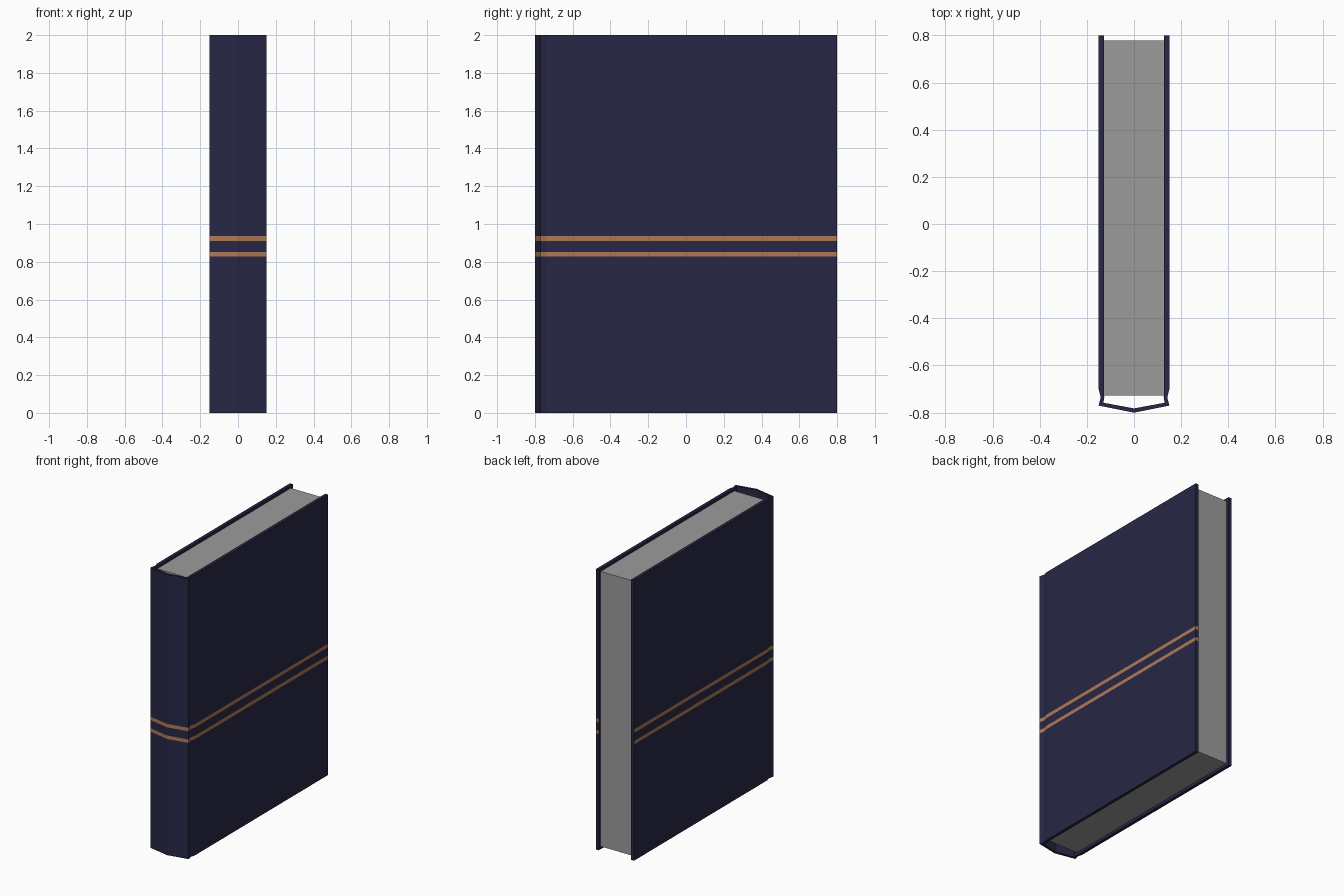
import bpy, bmesh

if "Cube" in bpy.data.objects:
    bpy.data.objects.remove(bpy.data.objects["Cube"])


def material(name, rgb):
    m = bpy.data.materials.new(name)
    m.diffuse_color = (*rgb, 1)
    m.use_nodes = True
    m.node_tree.nodes["Principled BSDF"].inputs["Base Color"].default_value = m.diffuse_color
    return m


navy = material("navy cloth", (0.02, 0.02, 0.06))
copper = material("copper band", (0.42, 0.19, 0.09))
paper = material("grey paper", (0.33, 0.33, 0.33))


def finish(bm, name, mats):
    bmesh.ops.recalc_face_normals(bm, faces=bm.faces)
    mesh = bpy.data.meshes.new(name)
    bm.to_mesh(mesh)
    bm.free()
    for m in mats:
        mesh.materials.append(m)
    ob = bpy.data.objects.new(name, mesh)
    bpy.context.collection.objects.link(ob)
    return ob


def mirrored(half):
    # half profile from fore edge to spine ridge, continued on the other side
    return [(-x, y) for x, y in half] + [p for p in reversed(half[:-1])]


# Cover: wrapped profile with hinge grooves and a ridged spine
outer = mirrored([(0.15, 0.8), (0.15, -0.70), (0.141, -0.735), (0.15, -0.77), (0, -0.8)])
inner = mirrored([(0.128, 0.8), (0.128, -0.70), (0.126, -0.735), (0.13, -0.758), (0, -0.782)])
levels = [0, 0.828, 0.853, 0.911, 0.936, 2]
n = len(outer)

bm = bmesh.new()
out = [[bm.verts.new((x, y, z)) for x, y in outer] for z in levels]
inn = [[bm.verts.new((x, y, z)) for x, y in inner] for z in levels]
for k in range(len(levels) - 1):
    band = 1 if k in (1, 3) else 0
    for side in (out, inn):
        for i in range(n - 1):
            f = bm.faces.new((side[k][i], side[k][i + 1], side[k + 1][i + 1], side[k + 1][i]))
            f.material_index = band if side is out else 0
    # fore edges of the boards; the band wraps over the right one
    for i in (0, n - 1):
        f = bm.faces.new((out[k][i], inn[k][i], inn[k + 1][i], out[k + 1][i]))
        f.material_index = band if i else 0
# top and bottom rims
for k in (0, -1):
    for i in range(n - 1):
        bm.faces.new((out[k][i], out[k][i + 1], inn[k][i + 1], inn[k][i]))
finish(bm, "book_cover", [navy, copper])

# Page block, slightly recessed inside the cover
bm = bmesh.new()
bmesh.ops.create_cube(bm, size=1)
bmesh.ops.scale(bm, vec=(0.257, 1.505, 1.96), verts=bm.verts)
bmesh.ops.translate(bm, vec=(0, 0.0255, 1.0), verts=bm.verts)
finish(bm, "page_block", [paper])
